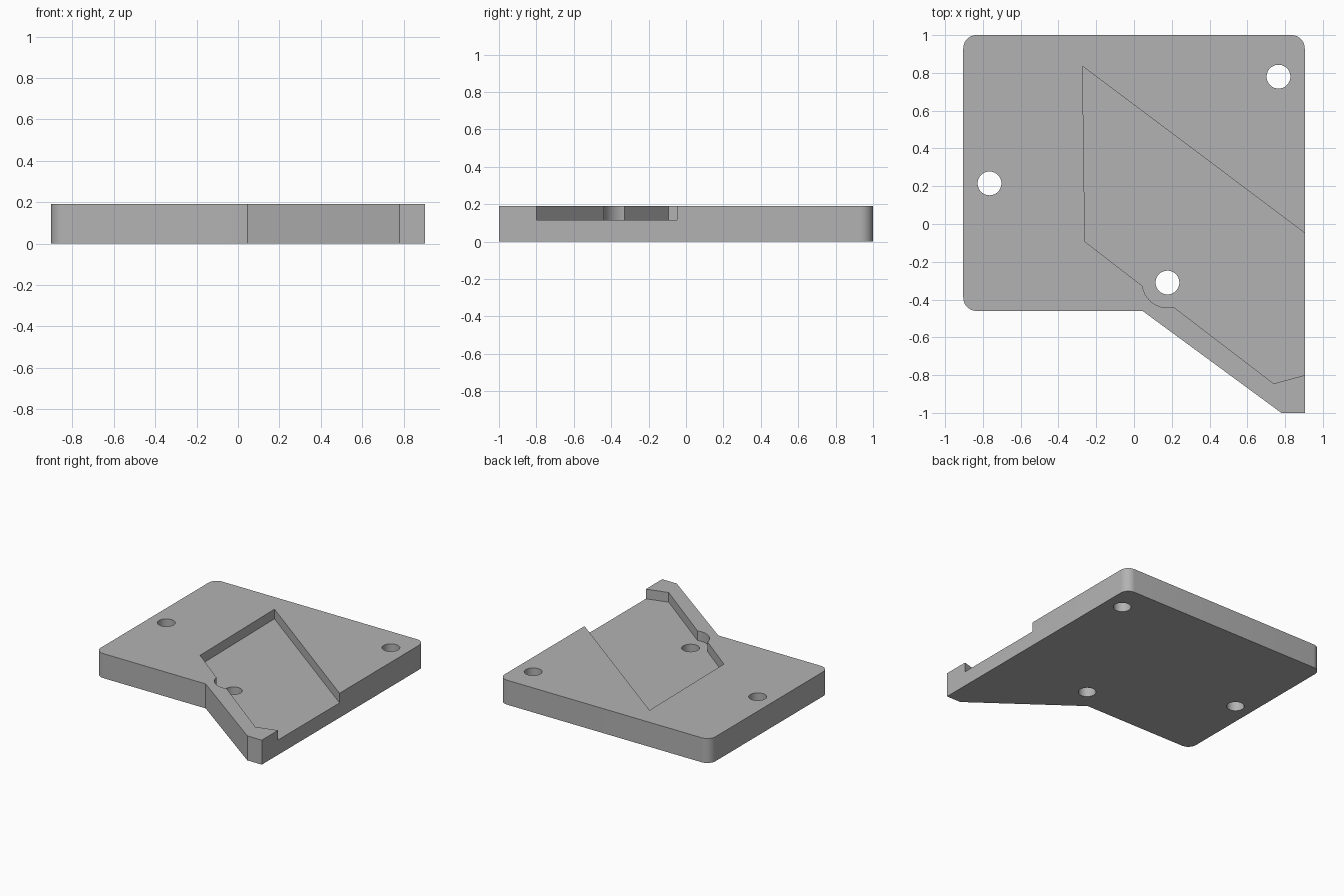
import bpy, bmesh, math
from mathutils import Vector

cube = bpy.data.objects.get("Cube")
if cube:
    bpy.data.objects.remove(cube, do_unlink=True)

HEIGHT, FLOOR = 0.19, 0.115
RIGHT, BACK, STEP = 0.904, 1.0, -0.46
HOLE_R, RELIEF_R, CORNER_R = 0.063, 0.133, 0.07
HOLES = [(-0.765, 0.215), (0.765, 0.78), (0.177, -0.31)]

grey = bpy.data.materials.new("plain grey")
grey.use_nodes = True
grey.diffuse_color = (0.45, 0.45, 0.45, 1)
grey.node_tree.nodes["Principled BSDF"].inputs["Base Color"].default_value = grey.diffuse_color


def arc(centre, radius, start, end, steps):
    angles = [math.radians(start + (end - start) * i / steps) for i in range(steps + 1)]
    return [(centre[0] + radius * math.cos(a), centre[1] + radius * math.sin(a)) for a in angles]


def prism(name, outline, bottom, top):
    """Extrude a counter-clockwise outline between two heights."""
    bm = bmesh.new()
    face = bm.faces.new([bm.verts.new((x, y, bottom)) for x, y in outline])
    up = bmesh.ops.extrude_face_region(bm, geom=[face])
    verts = [g for g in up["geom"] if isinstance(g, bmesh.types.BMVert)]
    bmesh.ops.translate(bm, verts=verts, vec=Vector((0, 0, top - bottom)))
    bmesh.ops.recalc_face_normals(bm, faces=bm.faces)
    mesh = bpy.data.meshes.new(name)
    bm.to_mesh(mesh)
    bm.free()
    mesh.materials.append(grey)
    obj = bpy.data.objects.new(name, mesh)
    bpy.context.collection.objects.link(obj)
    return obj


def cut(target, cutter):
    cutter.hide_render = True
    mod = target.modifiers.new("cut", 'BOOLEAN')
    mod.operation, mod.solver, mod.object = 'DIFFERENCE', 'EXACT', cutter
    bpy.context.view_layer.objects.active = target
    bpy.ops.object.modifier_apply(modifier=mod.name)
    bpy.data.objects.remove(cutter, do_unlink=True)


# Plate with three rounded corners and an angled tongue at the front
inner = RIGHT - CORNER_R
outline = [(0.045, STEP), (0.78, -BACK), (RIGHT, -BACK)]
outline += arc((inner, BACK - CORNER_R), CORNER_R, 0, 90, 10)
outline += arc((-inner, BACK - CORNER_R), CORNER_R, 90, 180, 10)
outline += arc((-inner, STEP + CORNER_R), CORNER_R, 180, 270, 10)
plate = prism("mounting_plate", outline, 0, HEIGHT)

# Slanted pocket, open on the side, with a round relief beside the front hole
pocket = [(-0.272, 0.835), (-0.26, -0.093)]
pocket += arc(HOLES[2], RELIEF_R, 188, 284, 16)
pocket += [(0.74, -0.845), (RIGHT, -0.80), (RIGHT + 0.1, -0.773), (RIGHT + 0.1, -0.123), (RIGHT, -0.048)]
cut(plate, prism("pocket_cutter", pocket, FLOOR, HEIGHT + 0.1))

# Through holes
for hole in HOLES:
    cut(plate, prism("hole_cutter", arc(hole, HOLE_R, 0, 352.5, 47), -0.1, HEIGHT + 0.1))

# Smooth curved walls, crisp edges
bpy.ops.object.select_all(action='DESELECT')
plate.select_set(True)
bpy.context.view_layer.objects.active = plate
bpy.ops.object.shade_smooth_by_angle(angle=math.radians(25))
